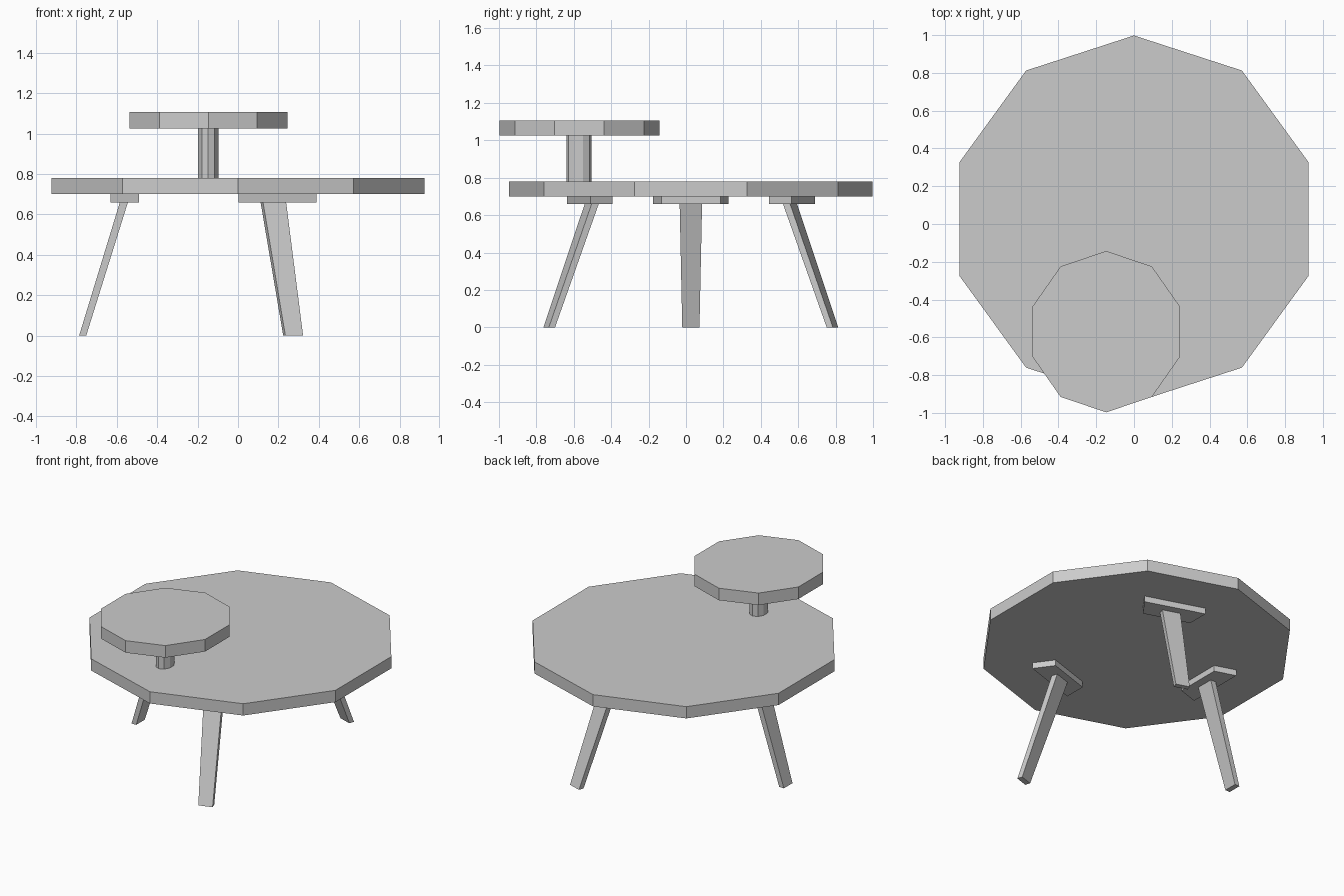
import bpy, bmesh
from math import sin, cos, pi, radians
from mathutils import Vector

cube = bpy.data.objects.get("Cube")
if cube:
    bpy.data.objects.remove(cube, do_unlink=True)

grey = bpy.data.materials.new("plain grey")
grey.use_nodes = True
COLOUR = (0.6, 0.6, 0.6, 1)
grey.diffuse_color = COLOUR
grey.node_tree.nodes["Principled BSDF"].inputs["Base Color"].default_value = COLOUR

CY = 0.026  # y of the table centre


def loft(name, lower, upper, z0, z1):
    """Solid between two matching outlines at heights z0 and z1."""
    bm = bmesh.new()
    a = [bm.verts.new((x, y, z0)) for x, y in lower]
    b = [bm.verts.new((x, y, z1)) for x, y in upper]
    n = len(a)
    bm.faces.new(a[::-1])
    bm.faces.new(b)
    for i in range(n):
        j = (i + 1) % n
        bm.faces.new((a[i], a[j], b[j], b[i]))
    bmesh.ops.recalc_face_normals(bm, faces=bm.faces)
    mesh = bpy.data.meshes.new(name)
    bm.to_mesh(mesh)
    bm.free()
    mesh.materials.append(grey)
    obj = bpy.data.objects.new(name, mesh)
    bpy.context.collection.objects.link(obj)
    return obj


def decagon(cx, cy, rx, ry):
    return [(cx + rx * cos(pi / 2 + i * pi / 5), cy + ry * sin(pi / 2 + i * pi / 5))
            for i in range(10)]


def quad(centre, angle, depth, outer, inner):
    """Trapezoid whose outer edge faces the given direction."""
    u = Vector((cos(angle), sin(angle)))
    t = Vector((-u.y, u.x))
    c = Vector(centre)
    return [c + u * r + t * s for r, s in (
        (depth / 2, -outer / 2), (depth / 2, outer / 2),
        (-depth / 2, inner / 2), (-depth / 2, -inner / 2))]


def disc(name, shape, z0, z1):
    outline = decagon(*shape)
    return loft(name, outline, outline, z0, z1)


# Main top, raised side top and its post
disc("table_top", (0, CY, 0.972, 0.972), 0.70, 0.78)
disc("raised_top", (-0.147, -0.57, 0.411, 0.427), 1.025, 1.107)
disc("raised_top_post", (-0.148, -0.572, 0.053, 0.068), 0.78, 1.025)

# Three splayed, tapering legs, each under a trapezoid bracket
legs = (
    ("right", 180, (-0.565, 0), (-0.769, 0)),
    ("back_left", 72, (0.175, 0.53), (0.273, 0.757)),
    ("front_left", -72, (0.175, -0.53), (0.273, -0.757)),
)
for side, degrees, top, foot in legs:
    angle = radians(degrees)
    mid = Vector((0.561 * cos(angle), CY + 0.561 * sin(angle)))
    plate = quad(mid, angle, 0.14, 0.405, 0.315)
    loft(side + "_bracket", plate, plate, 0.66, 0.70)
    shift = Vector((0, CY))
    loft(side + "_leg",
         quad(Vector(foot) + shift, angle, 0.035, 0.092, 0.092),
         quad(Vector(top) + shift, angle, 0.04, 0.12, 0.12), 0, 0.66)
